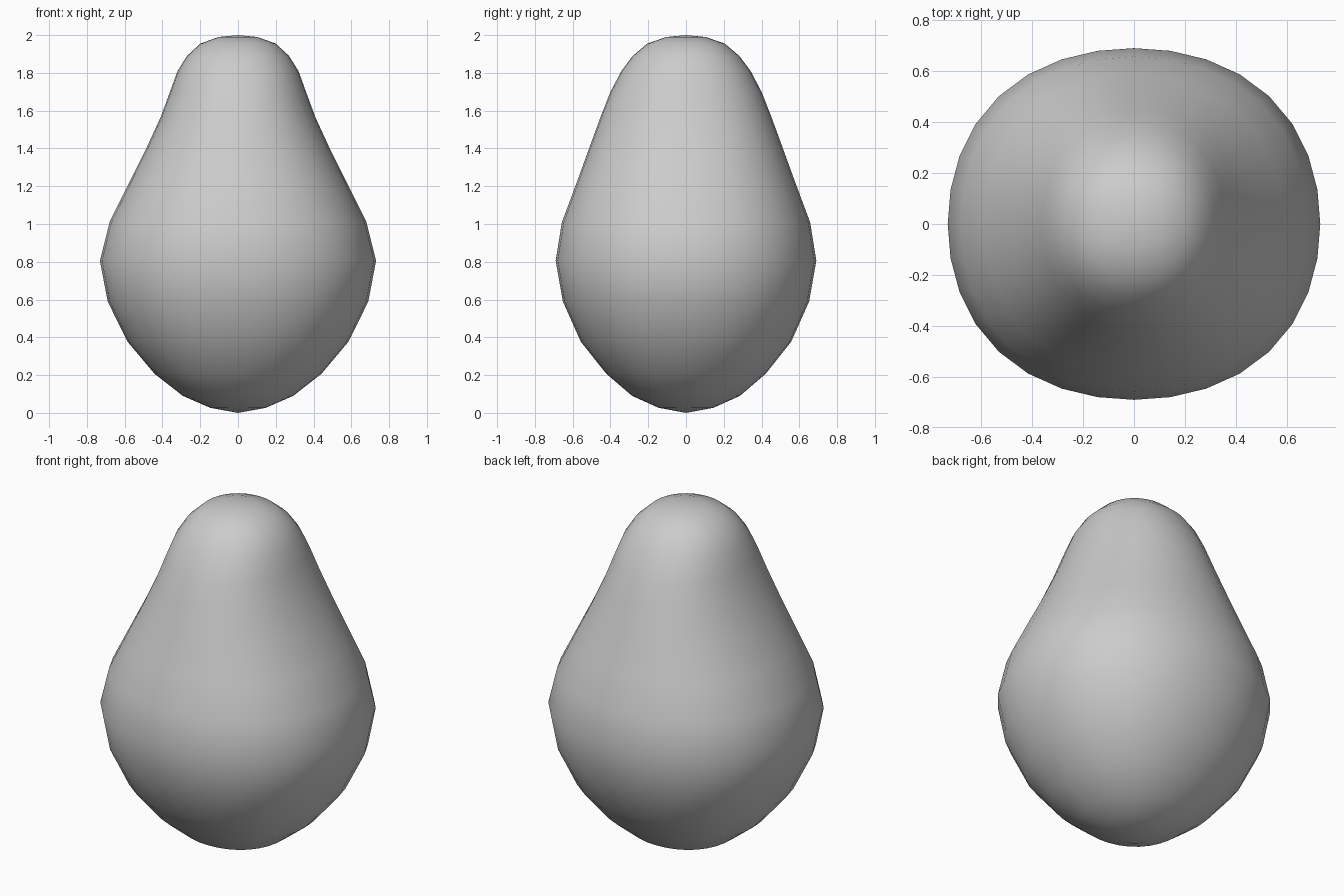
import bpy, bmesh
from math import sin, cos, pi

if "Cube" in bpy.data.objects:
    bpy.data.objects.remove(bpy.data.objects["Cube"])

# Body profile from bottom to top: height, half width, half depth
PROFILE = [
    (0.027, 0.147, 0.145), (0.09, 0.292, 0.285), (0.207, 0.442, 0.422),
    (0.377, 0.585, 0.557), (0.59, 0.69, 0.652), (0.806, 0.731, 0.69),
    (1.01, 0.68, 0.657), (1.20, 0.586, 0.586), (1.395, 0.488, 0.515),
    (1.565, 0.41, 0.453), (1.70, 0.36, 0.40), (1.81, 0.32, 0.342),
    (1.89, 0.27, 0.282), (1.955, 0.20, 0.205), (1.99, 0.103, 0.105),
]
SIDES = 32

bm = bmesh.new()

# Slightly squared oval rings
rings = []
for z, rx, ry in PROFILE:
    ring = []
    for k in range(SIDES):
        t = 2 * pi * k / SIDES
        f = 1 + 0.027 * sin(2 * t) ** 2
        ring.append(bm.verts.new((rx * f * cos(t), ry * f * sin(t), z)))
    rings.append(ring)

# Skin between the rings, closed with a pole at each end
bottom = bm.verts.new((0, 0, 0))
top = bm.verts.new((0, 0, 2))
for k in range(SIDES):
    n = (k + 1) % SIDES
    for a, b in zip(rings, rings[1:]):
        bm.faces.new((a[k], a[n], b[n], b[k]))
    bm.faces.new((bottom, rings[0][n], rings[0][k]))
    bm.faces.new((top, rings[-1][k], rings[-1][n]))
for face in bm.faces:
    face.smooth = True
bmesh.ops.recalc_face_normals(bm, faces=bm.faces)

mesh = bpy.data.meshes.new("pear_body")
bm.to_mesh(mesh)
bm.free()
bpy.context.collection.objects.link(bpy.data.objects.new("pear_body", mesh))
